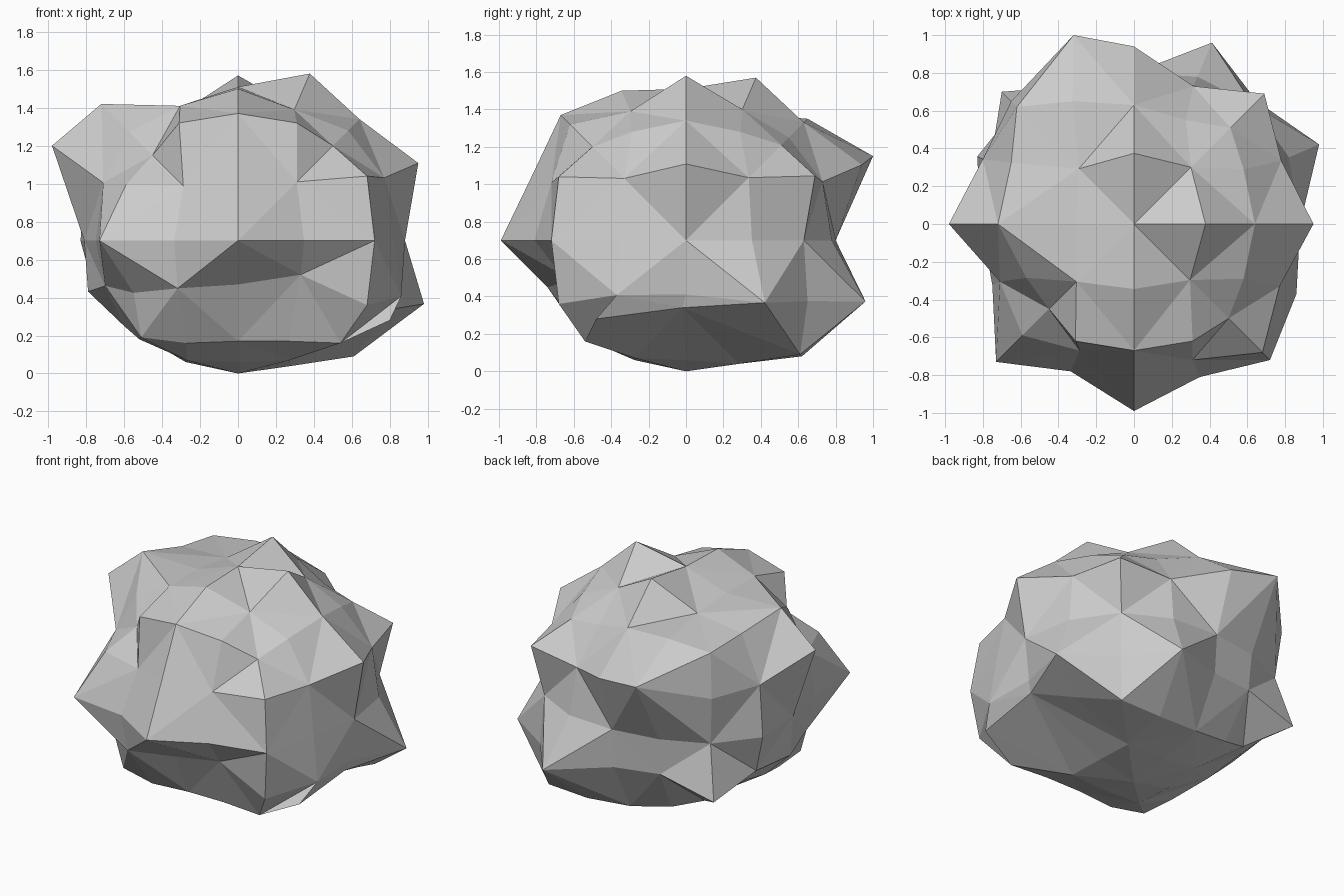
import bpy, bmesh
from mathutils import Vector

if "Cube" in bpy.data.objects:
    bpy.data.objects.remove(bpy.data.objects["Cube"])

# Reach of each point of a 4x4-per-side cube from the core.
# One block per height (bottom to top), rows run front to back, left to right.
REACH = [
    [[.51, .54, .53, .53, .54],
     [.52, .63, .64, .63, .60],
     [.58, .64, .70, .64, .60],
     [.57, .62, .66, .66, .64],
     [.48, .55, .60, .62, .61]],
    [[.55, .74, .68, .68, .68], [.70, .86], [.79, .85], [.76, .98],
     [.70, .73, .78, .96, .65]],
    [[.73, .78, .99, .81, .72], [.75, .82], [.81, .88], [.83, .82],
     [.62, .75, .80, .78, .63]],
    [[.59, .67, .82, .72, .68], [.71, .77], [.98, .95], [.80, .78],
     [.65, 1.0, .94, .73, .69]],
    [[.45, .62, .67, .62, .50],
     [.57, .71, .80, .69, .58],
     [.72, .71, .81, .88, .64],
     [.65, .68, .87, .70, .58],
     [.62, .65, .63, .55, .51]],
]
# Lumps that lean sideways instead of straight out
LEANING = {
    (1, 0, -1): (.82, -.02, -.36),
    (1, -.5, -1): (.80, -.48, -.42),
    (1, .5, -1): (.71, .28, -.48),
    (-1, 0, -1): (-.60, 0, -.45),
    (-1, .5, -1): (-.64, .26, -.38),
    (-1, 0, .5): (-.98, 0, .50),
    (-.5, 1, .5): (-.32, 1, .45),
    (.5, -1, -.5): (.33, -.67, -.18),
}
CORE = Vector((0, 0, .70))


def grid(co):
    return tuple(round(c * 2) / 2 for c in co)


def on_side(g):
    """True for points inside one side of the cube, off its edges."""
    return sum(abs(c) == 1 for c in g) == 1


def place(g):
    """Push a cube grid point out to its place on the rock."""
    if g in LEANING:
        return CORE + Vector(LEANING[g])
    i, j, k = (int(c * 2 + 2) for c in g)
    row = REACH[k][j]
    m = row[i] if len(row) == 5 else row[0 if i == 0 else 1]
    inner = .43 if on_side(g) else .5
    d = Vector([c if abs(c) != .5 else 2 * c * inner for c in g])
    if on_side(g) and g[2] == -.5:      # underside is flatter
        d.z = -.34
    return CORE + m * d


# Boulder: subdivided cube, split into triangles, rounded and made lumpy
bm = bmesh.new()
bmesh.ops.create_cube(bm, size=2)
bmesh.ops.subdivide_edges(bm, edges=bm.edges[:], cuts=3, use_grid_fill=True)
for f in bm.faces[:]:
    # each diagonal starts at the point halfway between side centre and corner
    vs = list(f.verts)
    n = next(i for i, v in enumerate(vs)
             if on_side(grid(v.co)) and 0 not in grid(v.co))
    bmesh.utils.face_split(f, vs[n], vs[(n + 2) % 4])
for v in bm.verts:
    v.co = place(grid(v.co))
bmesh.ops.recalc_face_normals(bm, faces=bm.faces[:])
mesh = bpy.data.meshes.new("boulder")
bm.to_mesh(mesh)
bm.free()
rock = bpy.data.objects.new("boulder", mesh)
bpy.context.collection.objects.link(rock)
